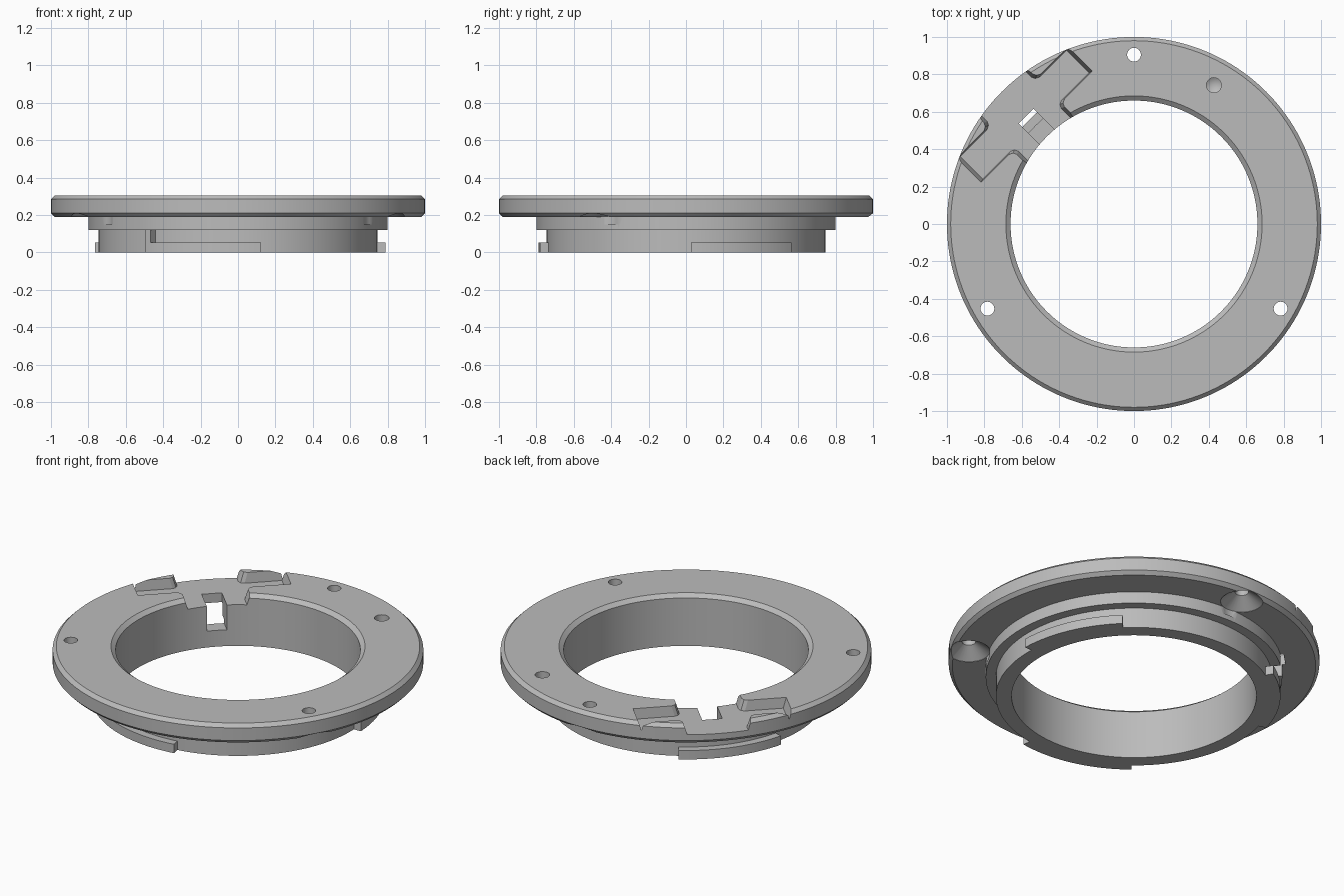
import bpy, bmesh, math
from mathutils import Matrix

old = bpy.data.objects.get("Cube")
if old:
    bpy.data.objects.remove(old, do_unlink=True)

metal = bpy.data.materials.new("satin grey metal")
metal.use_nodes = True
GREY = (0.5, 0.5, 0.5, 1)
metal.diffuse_color = GREY
metal.node_tree.nodes["Principled BSDF"].inputs["Base Color"].default_value = GREY


def finish(name, bm):
    bmesh.ops.remove_doubles(bm, verts=bm.verts, dist=1e-5)
    bmesh.ops.recalc_face_normals(bm, faces=bm.faces)
    mesh = bpy.data.meshes.new(name)
    bm.to_mesh(mesh)
    bm.free()
    mesh.materials.append(metal)
    ob = bpy.data.objects.new(name, mesh)
    bpy.context.collection.objects.link(ob)
    return ob


def revolve(name, profile, start=0, end=360, steps=160, at=(0, 0)):
    """Sweep a closed (radius, z) profile round the z axis, capping partial sweeps."""
    bm = bmesh.new()
    full = end - start == 360
    rings = []
    for i in range(steps if full else steps + 1):
        a = math.radians(start + (end - start) * i / steps)
        rings.append([bm.verts.new((at[0] + r * math.cos(a), at[1] + r * math.sin(a), z))
                      for r, z in profile])
    n = len(profile)
    for i in range(steps):
        p, q = rings[i], rings[(i + 1) % len(rings)]
        for j in range(n):
            k = (j + 1) % n
            if profile[j][0] or profile[k][0]:
                if profile[j][0] == 0:
                    bm.faces.new((p[j], p[k], q[k]))
                elif profile[k][0] == 0:
                    bm.faces.new((p[j], p[k], q[j]))
                else:
                    bm.faces.new((p[j], p[k], q[k], q[j]))
    if full:
        loose = [v for v in bm.verts if not v.link_faces]
        bmesh.ops.delete(bm, geom=loose, context='VERTS')
        for j in range(n):
            if profile[j][0] == 0:
                poles = [ring[j] for ring in rings if ring[j].is_valid]
                bmesh.ops.pointmerge(bm, verts=poles, merge_co=poles[0].co)
    else:
        bm.faces.new(rings[0])
        bm.faces.new(rings[-1])
    return finish(name, bm)


def loft(name, bottom, top, z0, z1):
    """Tapered prism between two (u, v) outlines, u pointing out along the notch axis."""
    bm = bmesh.new()
    lo = [bm.verts.new((u, v, z0)) for u, v in bottom]
    hi = [bm.verts.new((u, v, z1)) for u, v in top]
    bm.faces.new(lo)
    bm.faces.new(hi)
    for i in range(len(lo)):
        k = (i + 1) % len(lo)
        bm.faces.new((lo[i], lo[k], hi[k], hi[i]))
    bmesh.ops.transform(bm, matrix=Matrix.Rotation(math.radians(135), 4, 'Z'), verts=bm.verts)
    return finish(name, bm)


def cut(target, cutter):
    mod = target.modifiers.new("cut", 'BOOLEAN')
    mod.operation = 'DIFFERENCE'
    mod.solver = 'EXACT'
    mod.object = cutter
    bpy.context.view_layer.objects.active = target
    bpy.ops.object.modifier_apply(modifier=mod.name)
    bpy.data.objects.remove(cutter, do_unlink=True)


# Flanged ring with stepped barrel
ring = revolve("flanged_ring", [
    (0.66, 0), (0.745, 0), (0.745, 0.12), (0.80, 0.12), (0.80, 0.19), (0.98, 0.19),
    (1.0, 0.21), (1.0, 0.285), (0.98, 0.305), (0.685, 0.305), (0.66, 0.285)])

# Three screw holes, countersunk from below
for angle in (90, 210, 330):
    a = math.radians(angle)
    cut(ring, revolve("screw_hole_cutter", [
        (0, 0.15), (0.115, 0.15), (0.115, 0.192), (0.037, 0.25), (0.037, 0.35), (0, 0.35)],
        steps=32, at=(0.905 * math.cos(a), 0.905 * math.sin(a))))

# Blind locating hole in the top face
cut(ring, revolve("blind_hole_cutter", [(0, 0.22), (0.04, 0.245), (0.04, 0.35), (0, 0.35)],
                  steps=32, at=(0.427, 0.742)))

# Cross-shaped recess with sloping walls
HALF = [(0.6, 0.17), (0.72, 0.17), (0.74, 0.18), (0.75, 0.20), (0.75, 0.41),
        (0.905, 0.41), (0.905, 0.205), (0.915, 0.185), (0.935, 0.175), (1.1, 0.175)]


def recess_outline(d):
    side = [(u + math.copysign(d, u - 0.83), v + d) for u, v in HALF]
    return side + [(u, -v) for u, v in reversed(side)]


cut(ring, loft("recess_cutter", recess_outline(-0.008), recess_outline(0.017), 0.245, 0.33))

# Narrow slot through the bore wall in the middle of the recess
slot = [(0.6, -0.055), (0.815, -0.055), (0.815, 0.055), (0.6, 0.055)]
cut(ring, loft("slot_cutter", slot, slot, 0.097, 0.35))

# Bayonet tabs round the foot, and the stop above one of them
tab = [(0.72, 0), (0.79, 0), (0.79, 0.053), (0.72, 0.053)]
parts = [ring]
for name, start, end in (("right_tab", 231, 279), ("left_tab", 2, 45.5), ("rear_tab", 122, 165.5)):
    parts.append(revolve(name, tab, start, end, steps=24))
parts.append(revolve("tab_stop", [(0.72, 0.04), (0.79, 0.04), (0.79, 0.125), (0.72, 0.125)],
                     231, 233.6, steps=2))

bpy.ops.object.select_all(action='DESELECT')
for ob in parts:
    ob.select_set(True)
bpy.context.view_layer.objects.active = ring
bpy.ops.object.shade_smooth_by_angle(angle=math.radians(25))
